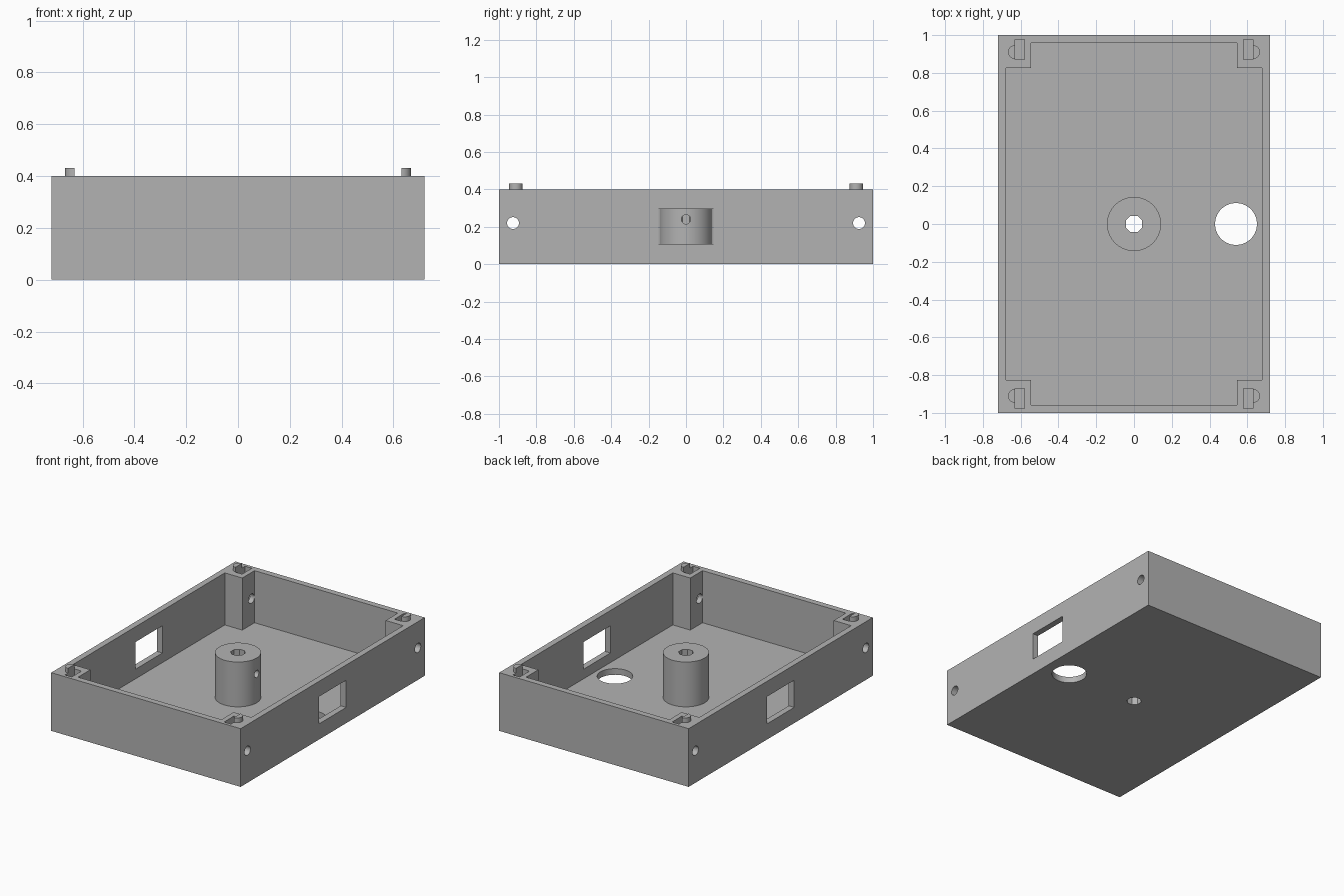
import bpy, bmesh, math
from mathutils import Matrix

cube = bpy.data.objects.get("Cube")
if cube:
    bpy.data.objects.remove(cube, do_unlink=True)

HALF_X, HALF_Y, HEIGHT = 0.72, 1.0, 0.4
WALL = 0.042
POST_X, POST_Y = 0.545, 0.825      # inner corner of each corner post
SLOT_X, SLOT_Y = 0.605, 0.925      # nut slot centre

grey = bpy.data.materials.new("plain grey")
grey.use_nodes = True
colour = (0.45, 0.45, 0.45, 1)
grey.diffuse_color = colour
grey.node_tree.nodes["Principled BSDF"].inputs["Base Color"].default_value = colour


def finish(bm, name):
    bmesh.ops.recalc_face_normals(bm, faces=bm.faces)
    mesh = bpy.data.meshes.new(name)
    bm.to_mesh(mesh)
    bm.free()
    mesh.materials.append(grey)
    obj = bpy.data.objects.new(name, mesh)
    bpy.context.collection.objects.link(obj)
    return obj


def box(name, x, y, z):
    """Box from (low, high) ranges on each axis."""
    outline = [(x[0], y[0]), (x[1], y[0]), (x[1], y[1]), (x[0], y[1])]
    return prism(name, outline, *z)


def prism(name, outline, low, high):
    bm = bmesh.new()
    face = bm.faces.new([bm.verts.new((x, y, low)) for x, y in outline])
    top = bmesh.ops.extrude_face_region(bm, geom=[face])["geom"]
    bmesh.ops.translate(bm, vec=(0, 0, high - low),
                        verts=[v for v in top if isinstance(v, bmesh.types.BMVert)])
    return finish(bm, name)


def cylinder(name, radius, length, centre, sides=48, along_x=False):
    bm = bmesh.new()
    turn = Matrix.Rotation(math.pi / 2, 4, "Y") if along_x else Matrix()
    spin = Matrix.Rotation(math.pi / sides, 4, "Z")
    bmesh.ops.create_cone(bm, cap_ends=True, segments=sides, radius1=radius,
                          radius2=radius, depth=length,
                          matrix=Matrix.Translation(centre) @ turn @ spin)
    return finish(bm, name)


def cut(obj, cutters):
    bpy.context.view_layer.objects.active = obj
    for cutter in cutters:
        mod = obj.modifiers.new("cut", "BOOLEAN")
        mod.operation, mod.solver, mod.object = "DIFFERENCE", "EXACT", cutter
        bpy.ops.object.modifier_apply(modifier=mod.name)


def smooth(obj):
    bpy.ops.object.select_all(action="DESELECT")
    obj.select_set(True)
    bpy.context.view_layer.objects.active = obj
    bpy.ops.object.shade_smooth_by_angle(angle=math.radians(30))


# Tray body and boss with a centre bore
tray = box("tray", (-HALF_X, HALF_X), (-HALF_Y, HALF_Y), (0, HEIGHT))
boss = cylinder("centre_boss", 0.143, 0.308, (0, 0, WALL + 0.154), 64)

# Cavity: a rectangle with a notch left at each corner for the post
ix, iy = HALF_X - WALL, HALF_Y - WALL
quarter = [(ix, POST_Y), (POST_X, POST_Y), (POST_X, iy)]
outline = (quarter + [(-x, y) for x, y in reversed(quarter)]
           + [(-x, -y) for x, y in quarter]
           + [(x, -y) for x, y in reversed(quarter)])
cavity = prism("cavity_cutter", outline, WALL, HEIGHT + 0.1)

# Side windows, floor opening, bore and boss screw hole
windows = box("window_cutter", (-1, 1), (-0.147, 0.147), (0.108, 0.295))
opening = cylinder("floor_opening_cutter", 0.111, 0.3, (0.54, 0, 0))
bore = cylinder("bore_cutter", 0.047, 1.2, (0, 0, 0.2), 8)
boss_hole = cylinder("boss_hole_cutter", 0.025, 0.2, (0.1, 0, 0.24), 16, True)
cutters = [cavity, windows, opening, bore]

# Screw holes across both ends, and a nut slot in each post
for sy in (-1, 1):
    cutters.append(cylinder("screw_hole_cutter", 0.032, 2, (0, sy * SLOT_Y, 0.22), 24, True))
    for sx in (-1, 1):
        x, y = sx * SLOT_X, sy * SLOT_Y
        cutters.append(box("nut_slot_cutter", (x - 0.026, x + 0.026),
                           (y - 0.053, y + 0.053), (0.165, HEIGHT + 0.1)))

cut(tray, cutters)
cut(boss, [bore, boss_hole])
for cutter in cutters + [boss_hole]:
    bpy.data.objects.remove(cutter, do_unlink=True)
smooth(tray)
smooth(boss)

# Half-round locating pegs beside the slots
for sx, side in ((-1, "right"), (1, "left")):
    for sy, end in ((-1, "front"), (1, "back")):
        arc = [math.pi * (i / 16 - 0.5) for i in range(17)]
        half_round = [(sx * (0.631 + 0.036 * math.cos(a)),
                       sy * 0.91 + 0.036 * math.sin(a)) for a in arc]
        smooth(prism(f"{end}_{side}_peg", half_round, HEIGHT, HEIGHT + 0.032))
